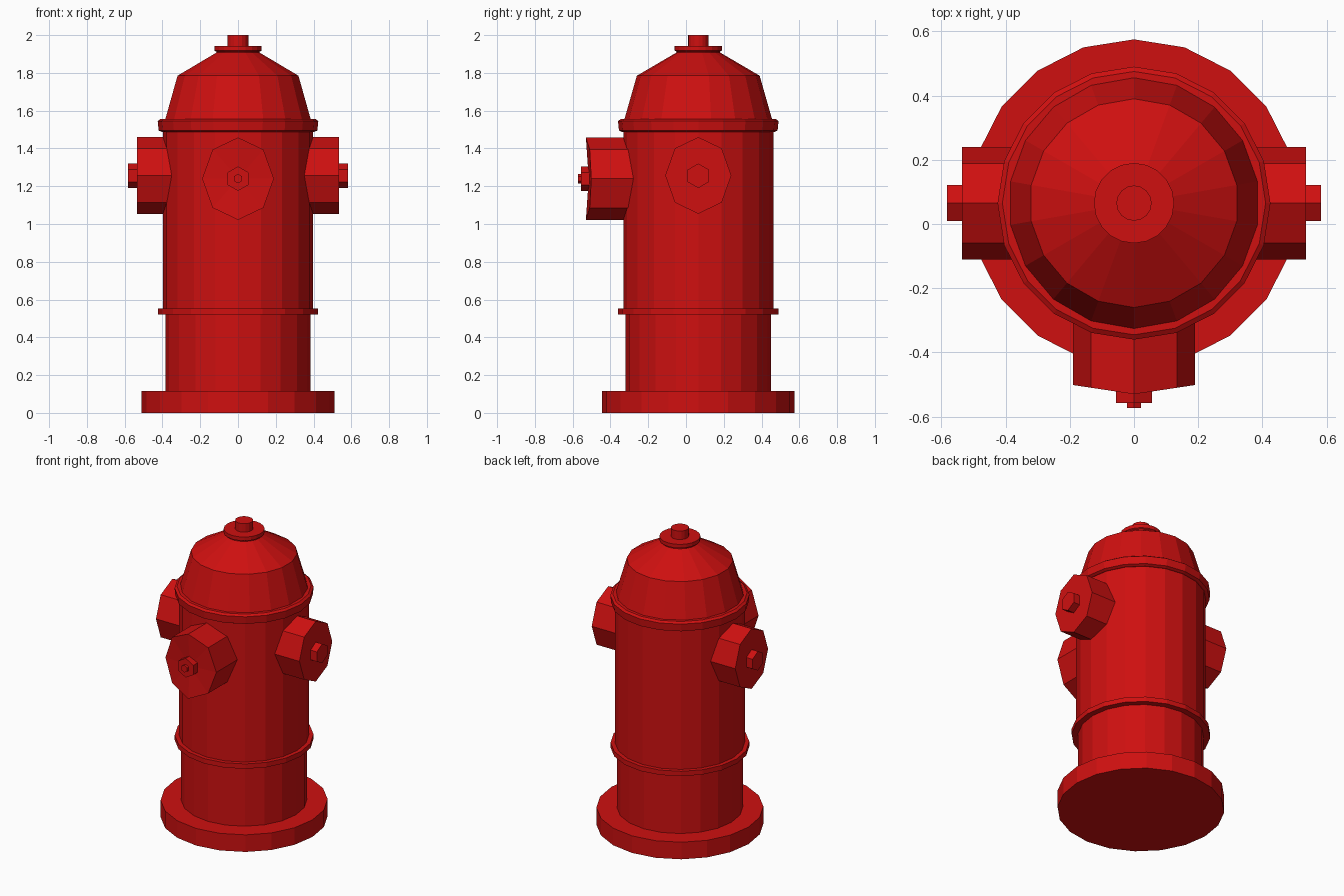
import bpy, bmesh
from math import sin, cos, pi

if "Cube" in bpy.data.objects:
    bpy.data.objects.remove(bpy.data.objects["Cube"])

CY = 0.065  # y of the hydrant's vertical axis

red = bpy.data.materials.new("red_paint")
red.diffuse_color = (0.62, 0.005, 0.005, 1)
red.use_nodes = True
red.node_tree.nodes["Principled BSDF"].inputs["Base Color"].default_value = red.diffuse_color


def finish(name, bm):
    bmesh.ops.recalc_face_normals(bm, faces=bm.faces)
    me = bpy.data.meshes.new(name)
    bm.to_mesh(me)
    bm.free()
    me.materials.append(red)
    ob = bpy.data.objects.new(name, me)
    bpy.context.collection.objects.link(ob)
    return ob


def loft(bm, rings):
    """Bridge rings of points and cap both ends; returns the last cap."""
    vs = [[bm.verts.new(p) for p in ring] for ring in rings]
    n = len(vs[0])
    for a, b in zip(vs, vs[1:]):
        for i in range(n):
            j = (i + 1) % n
            bm.faces.new((a[i], a[j], b[j], b[i]))
    bm.faces.new(vs[0][::-1])
    return bm.faces.new(vs[-1])


def lathe(name, profile, sides):
    """Faceted turned part around the vertical axis, profile of (radius, z)."""
    bm = bmesh.new()
    loft(bm, [[(r * sin(2 * pi * i / sides), CY + r * cos(2 * pi * i / sides), z)
               for i in range(sides)] for r, z in profile])
    return finish(name, bm)


def polygon(sides, rh, rz, zc):
    """Upright polygon with a corner at the top, as (horizontal, z) pairs."""
    return [(rh * sin(2 * pi * i / sides), zc + rz * cos(2 * pi * i / sides))
            for i in range(sides)]


def side_prism(name, poly, x0, x1):
    bm = bmesh.new()
    loft(bm, [[(x, CY + h, z) for h, z in poly] for x in (x0, x1)])
    return finish(name, bm)


def front_prism(name, poly, y0, y1, bow=0.0, centre=None):
    """Prism facing -y; the face can be bowed back towards its sides."""
    bm = bmesh.new()
    cap = loft(bm, [[(h, y0, z) for h, z in poly],
                    [(h, y1 + bow * abs(h), z) for h, z in poly]])
    if centre is not None:
        hub = bmesh.ops.poke(bm, faces=[cap])["verts"][0]
        hub.co.y = centre
    return finish(name, bm)


# Barrel, base and bands
lathe("base_flange", [(0.51, 0), (0.51, 0.115)], 20)
lathe("lower_barrel", [(0.385, 0.10), (0.385, 0.53)], 20)
lathe("lower_band", [(0.424, 0.52), (0.424, 0.553)], 20)
lathe("upper_barrel", [(0.397, 0.54), (0.397, 1.52)], 20)
lathe("collar", [(0.405, 1.488), (0.42, 1.495), (0.425, 1.545), (0.41, 1.556)], 20)

# Bonnet and top nut
lathe("bonnet", [(0.395, 1.54), (0.325, 1.785), (0.115, 1.908)], 18)
lathe("top_plate", [(0.112, 1.895), (0.115, 1.913), (0.125, 1.918), (0.125, 1.943)], 20)
lathe("top_nut", [(0.055, 1.93), (0.055, 2.0)], 16)

# Side outlets, mirrored left and right
for label, s in (("left", -1), ("right", 1)):
    side_prism(label + "_outlet", polygon(8, 0.175, 0.203, 1.257), s * 0.3, s * 0.535)
    side_prism(label + "_outlet_nut", polygon(6, 0.065, 0.065, 1.255), s * 0.5, s * 0.582)

# Larger front outlet with a slightly bowed cap
front_prism("front_outlet", polygon(8, 0.19, 0.218, 1.24), -0.22, -0.53, 0.15, -0.515)
front_prism("front_outlet_nut", polygon(6, 0.065, 0.065, 1.24), -0.49, -0.557)
front_prism("front_outlet_bolt", polygon(6, 0.025, 0.025, 1.24), -0.54, -0.573)
